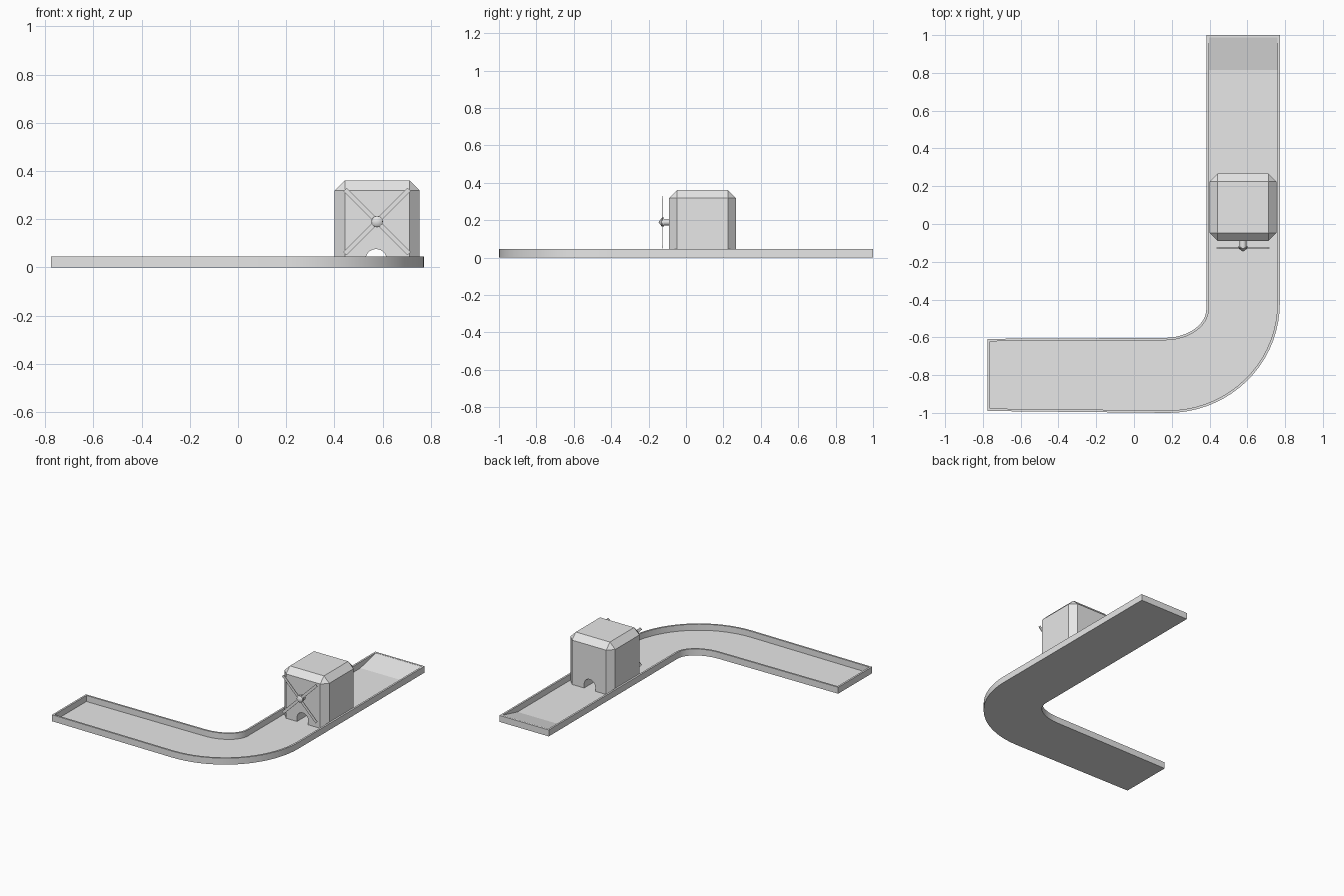
import bpy, bmesh, math
from mathutils import Matrix, Vector

if "Cube" in bpy.data.objects:
    bpy.data.objects.remove(bpy.data.objects["Cube"])

grey = bpy.data.materials.new("plain_grey")
grey.diffuse_color = (0.8, 0.8, 0.8, 1)
grey.use_nodes = True
grey.node_tree.nodes["Principled BSDF"].inputs["Base Color"].default_value = grey.diffuse_color


def finish(bm, name, smooth=False):
    bmesh.ops.recalc_face_normals(bm, faces=bm.faces)
    mesh = bpy.data.meshes.new(name)
    bm.to_mesh(mesh)
    bm.free()
    mesh.materials.append(grey)
    ob = bpy.data.objects.new(name, mesh)
    bpy.context.collection.objects.link(ob)
    if smooth:
        bpy.ops.object.select_all(action='DESELECT')
        bpy.context.view_layer.objects.active = ob
        ob.select_set(True)
        bpy.ops.object.shade_smooth_by_angle(angle=math.radians(30))
    return ob


def box(bm, x0, x1, y0, y1, z0, z1):
    m = Matrix.Translation(((x0 + x1) / 2, (y0 + y1) / 2, (z0 + z1) / 2))
    m = m @ Matrix.Diagonal((x1 - x0, y1 - y0, z1 - z0, 1))
    return bmesh.ops.create_cube(bm, size=1, matrix=m)["verts"]


def prism(name, profile, axis, a, b):
    """Extrude a closed 2D profile along the x or y axis."""
    bm = bmesh.new()
    vs = [bm.verts.new((a, p, q) if axis == 'x' else (p, a, q)) for p, q in profile]
    face = bm.faces.new(vs)
    ext = bmesh.ops.extrude_face_region(bm, geom=[face])
    d = Vector((b - a, 0, 0)) if axis == 'x' else Vector((0, b - a, 0))
    bmesh.ops.translate(bm, vec=d, verts=[v for v in ext["geom"] if isinstance(v, bmesh.types.BMVert)])
    return finish(bm, name)


def arc(cx, cy, rx, ry, a0, a1, n):
    angles = [math.radians(a0 + (a1 - a0) * i / n) for i in range(n + 1)]
    return [(cx + rx * math.cos(a), cy + ry * math.sin(a)) for a in angles]


def inset(loop, d):
    """Offset a counter-clockwise loop inwards with mitred corners."""
    out = []
    for i, p in enumerate(loop):
        p = Vector(p)
        e0 = (p - Vector(loop[i - 1])).normalized()
        e1 = (Vector(loop[(i + 1) % len(loop)]) - p).normalized()
        n0, n1 = Vector((-e0.y, e0.x)), Vector((-e1.y, e1.x))
        out.append(p + (n0 + n1) * d / (1 + n0.dot(n1)))
    return out


# L-shaped track: thin floor with a raised rim
RIM, FLOOR = 0.046, 0.003
outline = [(-0.775, -0.99)]
outline += arc(0.18, -0.42, 0.592, 0.58, -90, 0, 18)
outline += [(0.772, 1.0), (0.383, 1.0)]
outline += arc(0.16, -0.45, 0.223, 0.153, 0, -90, 12)
outline += [(-0.775, -0.608)]
inner = inset(outline, 0.013)
bm = bmesh.new()
rings = [[bm.verts.new((p[0], p[1], z)) for p in loop]
         for loop, z in ((outline, 0), (outline, RIM), (inner, RIM), (inner, FLOOR))]
for lo, hi in zip(rings, rings[1:]):
    for i in range(len(lo)):
        bm.faces.new((lo[i - 1], lo[i], hi[i], hi[i - 1]))
bm.faces.new(rings[0])
bm.faces.new(rings[3])
finish(bm, "track", smooth=True)

# Ramp rising to the rim at the far end
prism("end_ramp", [(0.81, 0.002), (0.99, 0.002), (0.99, 0.0455)], 'x', 0.39, 0.765)

# Mill house: chamfered block with a ball tunnel through its base
bm = bmesh.new()
box(bm, 0.401, 0.754, -0.09, 0.267, 0.002, 0.361)
edges = [e for e in bm.edges if max(v.co.z for v in e.verts) > 0.1]
bmesh.ops.bevel(bm, geom=edges, offset=0.042, segments=1, affect='EDGES', profile=0.5)
house = finish(bm, "mill_house")
arch = arc(0.573, 0.032, 0.044, 0.044, 0, 180, 14)
cutter = prism("tunnel_cutter", [(0.617, -0.02)] + arch + [(0.529, -0.02)], 'y', -0.3, 0.5)
cut = house.modifiers.new("tunnel", 'BOOLEAN')
cut.operation = 'DIFFERENCE'
cut.solver = 'EXACT'
cut.object = cutter
cutter.hide_render = True
cutter.hide_set(True)

# Axle with a pointed cap
HUB = Vector((0.577, 0, 0.19))
bm = bmesh.new()
N = 16
rings = []
for y, r in ((-0.08, 0.018), (-0.117, 0.018), (-0.117, 0.024), (-0.13, 0.023)):
    rings.append([bm.verts.new((HUB.x + r * math.cos(math.tau * i / N), y,
                                HUB.z + r * math.sin(math.tau * i / N))) for i in range(N)])
for lo, hi in zip(rings, rings[1:]):
    for i in range(N):
        bm.faces.new((lo[i - 1], lo[i], hi[i], hi[i - 1]))
tip = bm.verts.new((HUB.x, -0.147, HUB.z))
for i in range(N):
    bm.faces.new((rings[-1][i - 1], rings[-1][i], tip))
bm.faces.new(rings[0])
finish(bm, "axle", smooth=True)

# Four thin sails in a cross
bm = bmesh.new()
for k in range(4):
    verts = box(bm, 0.015, 0.188, -0.129, -0.125, -0.0095, 0.0095)
    turn = Matrix.Translation(HUB) @ Matrix.Rotation(math.radians(45 + 90 * k), 4, 'Y')
    bmesh.ops.transform(bm, matrix=turn, verts=verts)
finish(bm, "sails")
